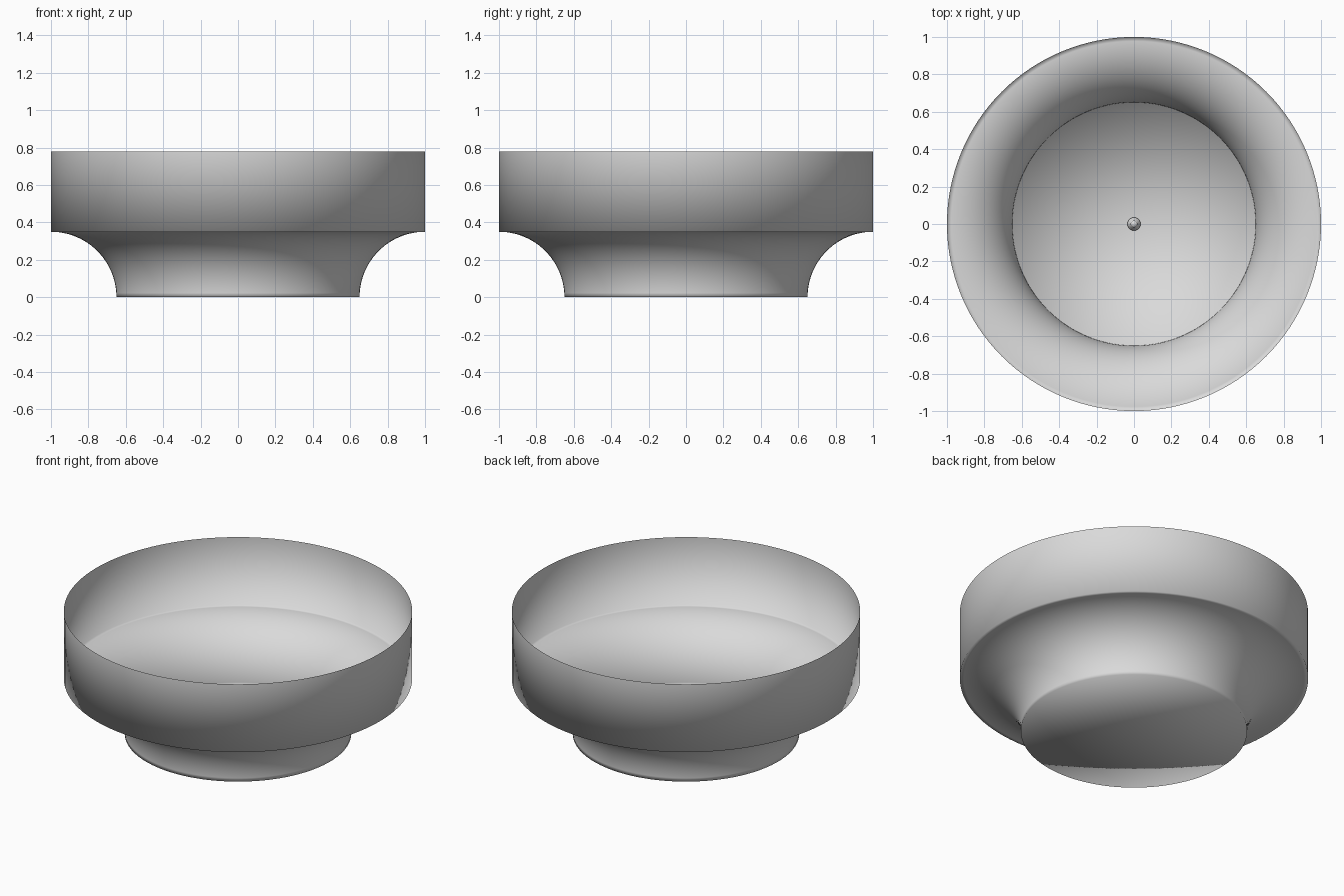
import bpy, bmesh, math
from mathutils import Vector

if "Cube" in bpy.data.objects:
    bpy.data.objects.remove(bpy.data.objects["Cube"])

SEGMENTS = 128

grey = bpy.data.materials.new("light grey")
grey.diffuse_color = (0.7, 0.7, 0.7, 1)
grey.use_nodes = True
grey.node_tree.nodes["Principled BSDF"].inputs["Base Color"].default_value = grey.diffuse_color


def lathe(name, profile):
    """Spin a profile of (radius, height) points around the z axis."""
    bm = bmesh.new()
    verts = [bm.verts.new((r, 0, z)) for r, z in profile]
    edges = [bm.edges.new(pair) for pair in zip(verts, verts[1:])]
    bmesh.ops.spin(bm, geom=verts + edges, cent=(0, 0, 0), axis=(0, 0, 1),
                   angle=math.tau, steps=SEGMENTS, use_duplicate=False)
    bmesh.ops.remove_doubles(bm, verts=bm.verts, dist=1e-5)
    # Make the faces point outward, away from the middle of the bowl
    bmesh.ops.recalc_face_normals(bm, faces=bm.faces)
    bm.faces.ensure_lookup_table()
    outer = max(bm.faces, key=lambda f: f.calc_center_median().xy.length)
    if outer.normal.dot(Vector((*outer.calc_center_median().xy, 0))) < 0:
        bmesh.ops.reverse_faces(bm, faces=bm.faces)
    mesh = bpy.data.meshes.new(name)
    bm.to_mesh(mesh)
    bm.free()
    mesh.materials.append(grey)
    mesh.shade_smooth()
    obj = bpy.data.objects.new(name, mesh)
    bpy.context.collection.objects.link(obj)
    return obj


# Thin open bowl: flat base, concave quarter-round foot, upright wall
ARC_STEPS = 24
foot = [(1 - 0.35 * math.cos(a), 0.35 * math.sin(a))
        for a in (i * math.pi / 2 / ARC_STEPS for i in range(ARC_STEPS + 1))]
lathe("bowl_shell", [(0, 0)] + foot + [(1, 0.78)])

# Small stepped stud in the middle of the floor
lathe("centre_stud", [(0.035, 0.0), (0.035, 0.03), (0.02, 0.04),
                      (0.018, 0.055), (0, 0.06)])
